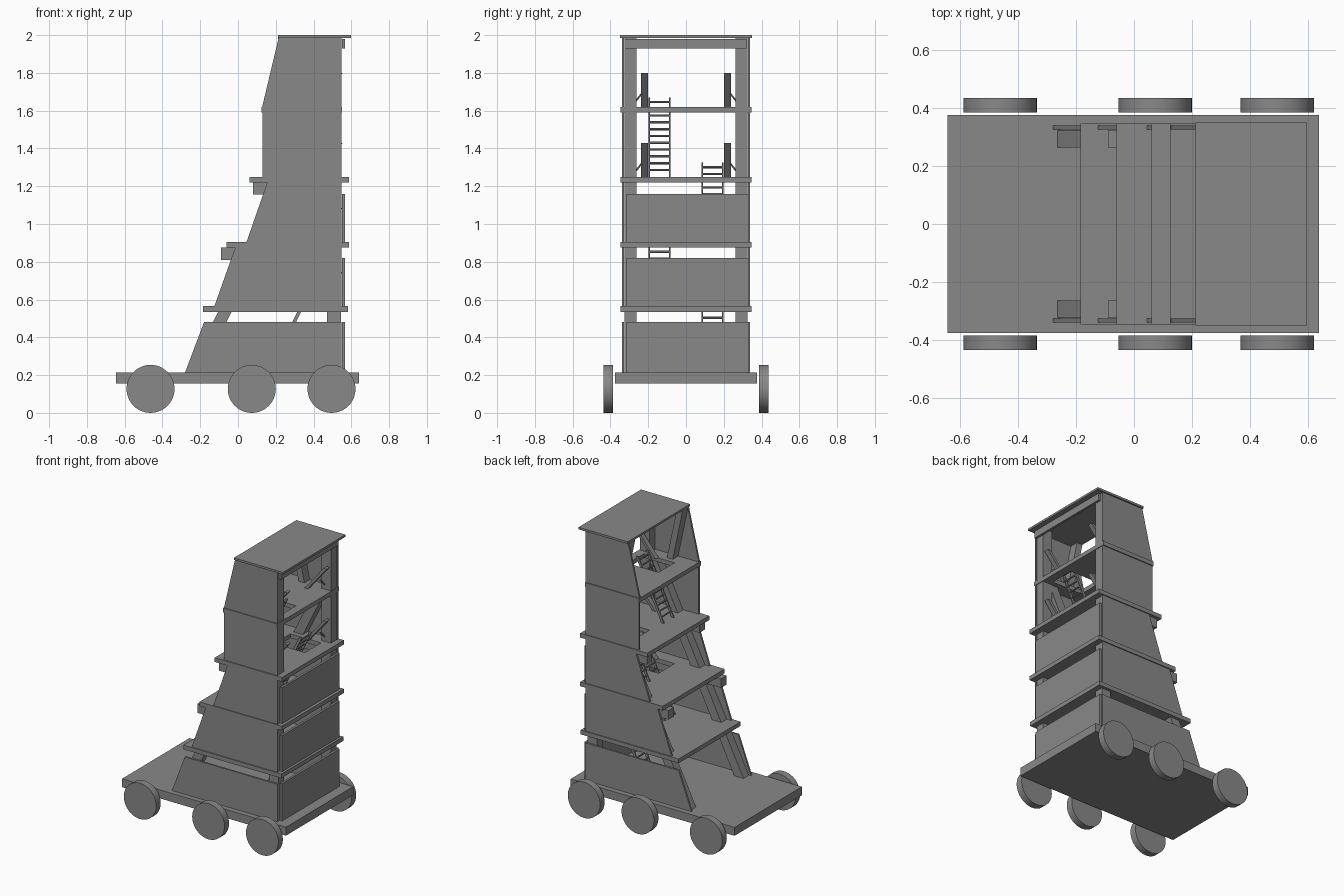
import bpy, bmesh
from mathutils import Vector

cube = bpy.data.objects.get("Cube")
if cube:
    bpy.data.objects.remove(cube, do_unlink=True)

grey = bpy.data.materials.new("weathered grey")
grey.use_nodes = True
COLOUR = (0.25, 0.25, 0.25, 1)
grey.diffuse_color = COLOUR
grey.node_tree.nodes["Principled BSDF"].inputs["Base Color"].default_value = COLOUR


def finish(name, bm):
    bmesh.ops.recalc_face_normals(bm, faces=bm.faces)
    mesh = bpy.data.meshes.new(name)
    bm.to_mesh(mesh)
    bm.free()
    mesh.materials.append(grey)
    obj = bpy.data.objects.new(name, mesh)
    bpy.context.collection.objects.link(obj)
    return obj


def add_prism(bm, profile, y0, y1):
    """Extrude an x-z outline from y0 to y1."""
    face = bm.faces.new([bm.verts.new((x, y0, z)) for x, z in profile])
    ext = bmesh.ops.extrude_face_region(bm, geom=[face])["geom"]
    verts = [g for g in ext if isinstance(g, bmesh.types.BMVert)]
    bmesh.ops.translate(bm, verts=verts, vec=(0, y1 - y0, 0))


def prism(name, profile, y0, y1):
    bm = bmesh.new()
    add_prism(bm, profile, y0, y1)
    return finish(name, bm)


def rect(x0, x1, z0, z1):
    return [(x0, z0), (x1, z0), (x1, z1), (x0, z1)]


def slant(x0, z0, x1, z1, width):
    return [(x0, z0), (x0 + width, z0), (x1 + width, z1), (x1, z1)]


def pair(name, profile, y0, y1):
    """The same part on both long sides."""
    prism("left_" + name, profile, y0, y1)
    prism("right_" + name, profile, -y1, -y0)


def add_rod(bm, a, b, radius, sides=6):
    a, b = Vector(a), Vector(b)
    d = b - a
    matrix = d.to_track_quat("Z", "Y").to_matrix().to_4x4()
    matrix.translation = (a + b) / 2
    bmesh.ops.create_cone(bm, cap_ends=True, segments=sides, radius1=radius,
                          radius2=radius, depth=d.length, matrix=matrix)


def floor_with_hatch(name, x0, x1, z0, z1, hatch_y):
    """Slab with a rectangular ladder opening."""
    bm = bmesh.new()
    xs = (x0, 0.25, 0.49, x1)
    ys = (-0.347, hatch_y - 0.09, hatch_y + 0.09, 0.347)
    grid = [[bm.verts.new((x, y, z0)) for y in ys] for x in xs]
    faces = [bm.faces.new((grid[i][j], grid[i + 1][j], grid[i + 1][j + 1], grid[i][j + 1]))
             for i in range(3) for j in range(3) if (i, j) != (1, 1)]
    ext = bmesh.ops.extrude_face_region(bm, geom=faces)["geom"]
    verts = [g for g in ext if isinstance(g, bmesh.types.BMVert)]
    bmesh.ops.translate(bm, verts=verts, vec=(0, 0, z1 - z0))
    finish(name, bm)


def ladder(name, y, z0, x0):
    bm = bmesh.new()
    height, lean, half = 0.42, 0.48, 0.055
    for side in (-half, half):
        add_prism(bm, slant(x0, z0, x0 + lean * height, z0 + height, 0.02),
                  y + side - 0.004, y + side + 0.004)
    for i in range(1, 12):
        dz = i * 0.036
        x = x0 + 0.01 + lean * dz
        add_rod(bm, (x, y - half, z0 + dz), (x, y + half, z0 + dz), 0.006)
    finish(name, bm)


# Rolling base
prism("base_platform", rect(-0.645, 0.64, 0.155, 0.215), -0.377, 0.377)
for label, x in (("rear", -0.463), ("middle", 0.073), ("lead", 0.495)):
    for side, s in (("left", 1), ("right", -1)):
        bm = bmesh.new()
        add_rod(bm, (x, s * 0.386, 0.127), (x, s * 0.436, 0.127), 0.127, 48)
        wheel = finish(f"{side}_{label}_wheel", bm)
        bpy.ops.object.select_all(action="DESELECT")
        wheel.select_set(True)
        bpy.context.view_layer.objects.active = wheel
        bpy.ops.object.shade_smooth_by_angle()

# Frame posts and beams
pair("upright_post", rect(0.47, 0.545, 0.215, 1.985), 0.262, 0.326)
pair("raking_post", slant(-0.265, 0.215, 0.42, 1.59, 0.072), 0.265, 0.325)
pair("upper_strut", slant(0.29, 1.62, 0.212, 1.985, 0.045), 0.265, 0.325)
pair("lower_beam", rect(-0.09, 0.545, 0.81, 0.875), 0.265, 0.325)
pair("middle_beam", rect(0.08, 0.545, 1.155, 1.22), 0.265, 0.325)

# Floors and roof
floor_with_hatch("first_floor", -0.185, 0.583, 0.535, 0.565, 0.14)
floor_with_hatch("second_floor", -0.06, 0.587, 0.875, 0.905, -0.14)
floor_with_hatch("third_floor", 0.06, 0.587, 1.22, 1.25, 0.14)
floor_with_hatch("fourth_floor", 0.125, 0.55, 1.59, 1.62, -0.14)
prism("roof", rect(0.213, 0.598, 1.985, 2.0), -0.35, 0.35)

# Side cladding: bottom, top, then edge positions at each
for label, z0, z1, xa, xb in (("first", 0.215, 0.48, -0.28, -0.18),
                              ("second", 0.565, 0.875, -0.125, -0.015),
                              ("third", 0.905, 1.22, 0.045, 0.155),
                              ("fourth", 1.25, 1.59, 0.13, 0.13),
                              ("fifth", 1.62, 1.985, 0.128, 0.215)):
    pair(label + "_side_panel", [(xa, z0), (0.549, z0), (0.549, z1), (xb, z1)], 0.327, 0.34)

# End cladding
for label, z0, z1 in (("first", 0.215, 0.48), ("second", 0.565, 0.82), ("third", 0.905, 1.16)):
    prism(label + "_end_panel", rect(0.55, 0.566, z0, z1), -0.315, 0.33)
prism("top_lintel", rect(0.55, 0.566, 1.93, 1.98), -0.325, 0.32)

# Ladders alternate sides
for label, y, z, x in (("first", 0.14, 0.215, 0.16), ("second", -0.14, 0.565, 0.22),
                       ("third", 0.14, 0.905, 0.22), ("fourth", -0.14, 1.25, 0.23)):
    ladder(label + "_ladder", y, z, x)

# Leaning props with short pins to the posts
for label, z in (("second", 0.565), ("third", 0.905), ("fourth", 1.25), ("fifth", 1.62)):
    pair(label + "_prop", slant(0.38, z, 0.53, z + 0.18, 0.025), 0.202, 0.237)
    for s in (1, -1):
        bm = bmesh.new()
        add_rod(bm, (0.48, s * 0.235, z + 0.07), (0.5, s * 0.27, z + 0.025), 0.005)
        finish(label + "_prop_pin", bm)
